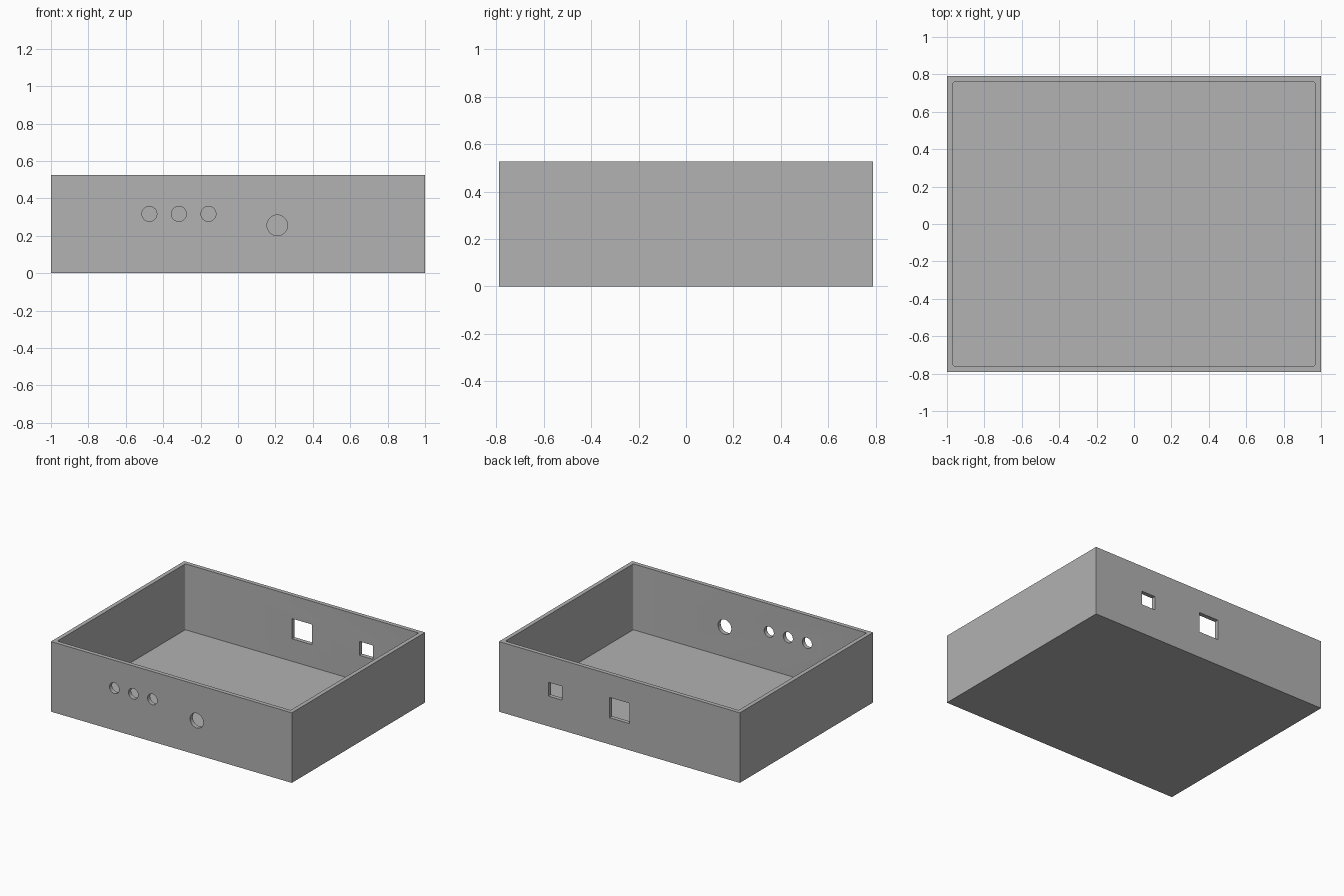
import bpy
import bmesh
from mathutils import Matrix, Vector

if "Cube" in bpy.data.objects:
    bpy.data.objects.remove(bpy.data.objects["Cube"], do_unlink=True)

W, D, H, WALL = 2.0, 1.58, 0.526, 0.0316

grey = bpy.data.materials.new("plain grey")
grey.use_nodes = True
colour = (0.445, 0.445, 0.445, 1)
grey.diffuse_color = colour
grey.node_tree.nodes["Principled BSDF"].inputs["Base Color"].default_value = colour


def finish(bm, name):
    mesh = bpy.data.meshes.new(name)
    bm.to_mesh(mesh)
    bm.free()
    obj = bpy.data.objects.new(name, mesh)
    obj.data.materials.append(grey)
    bpy.context.collection.objects.link(obj)
    return obj


def block(name, centre, size, corner=0):
    bm = bmesh.new()
    bmesh.ops.create_cube(bm, size=1, matrix=Matrix.Translation(centre) @ Matrix.Diagonal((*size, 1)))
    if corner:
        upright = [e for e in bm.edges
                   if abs((e.verts[0].co - e.verts[1].co).normalized().z) > 0.9]
        bmesh.ops.bevel(bm, geom=upright, offset=corner, segments=4, profile=0.5, affect='EDGES')
    return finish(bm, name)


def rod(name, x, z, radius):
    bm = bmesh.new()
    place = Matrix.Translation((x, -D / 2, z)) @ Matrix.Rotation(1.570796, 4, 'X')
    bmesh.ops.create_cone(bm, cap_ends=True, segments=48, radius1=radius, radius2=radius,
                          depth=0.2, matrix=place)
    return finish(bm, name)


# Outer box
case = block("open_case", (0, 0, H / 2), (W, D, H))

# Cavity with slightly rounded upright corners, open at the top
cutters = [block("cavity_cutter", (0, 0, WALL + H / 2),
                 (W - 2 * WALL, D - 2 * WALL, H), 0.01)]

# Three small round holes and one large one in the front wall
for i in range(3):
    cutters.append(rod("small_hole_cutter", -0.474 + i * 0.158, 0.317, 0.04))
cutters.append(rod("large_hole_cutter", 0.21, 0.256, 0.055))

# Two rectangular ports in the back wall
cutters.append(block("large_port_cutter", (0, D / 2, 0.276), (0.165, 0.2, 0.152)))
cutters.append(block("small_port_cutter", (0.533, D / 2, 0.278), (0.114, 0.2, 0.104)))

# Cut every opening, bake the result and drop the cutters
for cutter in cutters:
    cut = case.modifiers.new(cutter.name, 'BOOLEAN')
    cut.operation = 'DIFFERENCE'
    cut.solver = 'EXACT'
    cut.object = cutter
    cutter.hide_render = True
bpy.context.view_layer.update()
baked = bpy.data.meshes.new_from_object(case.evaluated_get(bpy.context.evaluated_depsgraph_get()))
case.modifiers.clear()
case.data = baked
baked.materials.clear()
baked.materials.append(grey)
for cutter in cutters:
    bpy.data.objects.remove(cutter, do_unlink=True)

# Smooth the round hole walls and keep every corner crisp
bpy.ops.object.select_all(action='DESELECT')
case.select_set(True)
bpy.context.view_layer.objects.active = case
bpy.ops.object.shade_smooth_by_angle(angle=0.5)
